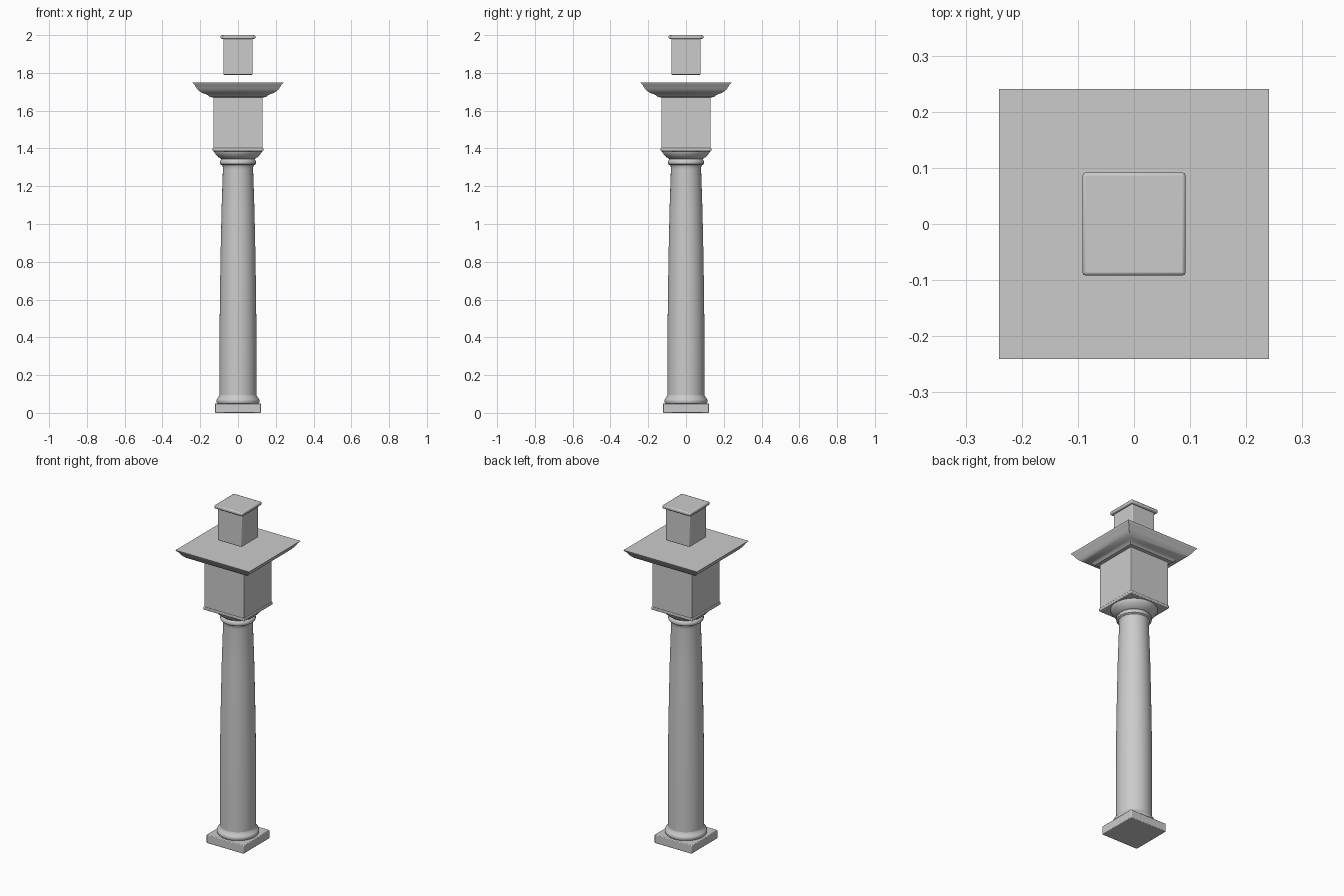
import bpy, bmesh, math

if "Cube" in bpy.data.objects:
    bpy.data.objects.remove(bpy.data.objects["Cube"])


def turned(name, profile, sides=48, angle=30):
    """Sweep an (extent, z) profile around z; four sides give a square moulding."""
    square = sides == 4
    k, turn = (math.sqrt(2), math.pi / 4) if square else (1, 0)
    bm = bmesh.new()
    rings = []
    for r, z in profile:
        rings.append([bm.verts.new((r * k * math.cos(turn + 2 * math.pi * i / sides),
                                    r * k * math.sin(turn + 2 * math.pi * i / sides), z))
                      for i in range(sides)])
    for a, b in zip(rings, rings[1:]):
        for i in range(sides):
            j = (i + 1) % sides
            bm.faces.new((a[i], a[j], b[j], b[i]))
    bm.faces.new(rings[0][::-1])
    bm.faces.new(rings[-1])
    bmesh.ops.recalc_face_normals(bm, faces=bm.faces)
    me = bpy.data.meshes.new(name)
    bm.to_mesh(me)
    bm.free()
    ob = bpy.data.objects.new(name, me)
    bpy.context.collection.objects.link(ob)
    bpy.ops.object.select_all(action='DESELECT')
    ob.select_set(True)
    bpy.context.view_layer.objects.active = ob
    bpy.ops.object.shade_smooth_by_angle(angle=math.radians(angle))
    return ob


def block(name, half, z0, z1, bevel=0.004):
    """Square block with slightly eased edges."""
    ob = turned(name, [(half, z0), (half, z1)], 4)
    mod = ob.modifiers.new("eased_edges", 'BEVEL')
    mod.width = bevel
    mod.segments = 2
    return ob


# Square foot
block("plinth", 0.122, 0.0, 0.05)

# Rounded base moulding
turned("base_moulding", [(0.106, 0.048), (0.111, 0.052), (0.114, 0.06), (0.114, 0.068),
                         (0.111, 0.074), (0.106, 0.08), (0.1, 0.088), (0.098, 0.095)])

# Tapering shaft with a gentle swell
turned("shaft", [(0.098, 0.09), (0.098, 0.35), (0.096, 0.6), (0.092, 0.85),
                 (0.087, 1.08), (0.08, 1.29), (0.081, 1.305), (0.086, 1.315)])

# Neck ring
turned("neck_ring", [(0.086, 1.312), (0.094, 1.317), (0.096, 1.324),
                     (0.095, 1.333), (0.09, 1.34), (0.083, 1.345)])

# Flaring round capital
turned("capital", [(0.083, 1.342), (0.092, 1.346), (0.106, 1.356),
                   (0.117, 1.367), (0.125, 1.379), (0.127, 1.388)])

# Square slab and tall block above it
block("abacus", 0.134, 1.385, 1.402)
block("upper_block", 0.131, 1.40, 1.75, 0.003)

# Spreading square cornice
turned("cornice", [(0.131, 1.67), (0.15, 1.672), (0.158, 1.681), (0.17, 1.687),
                   (0.19, 1.694), (0.207, 1.705), (0.22, 1.72), (0.229, 1.735),
                   (0.24, 1.747), (0.241, 1.75)], 4)

# Floating top block with its cap
block("top_block", 0.078, 1.79, 1.985)
block("top_cap", 0.092, 1.98, 2.0, 0.006)
